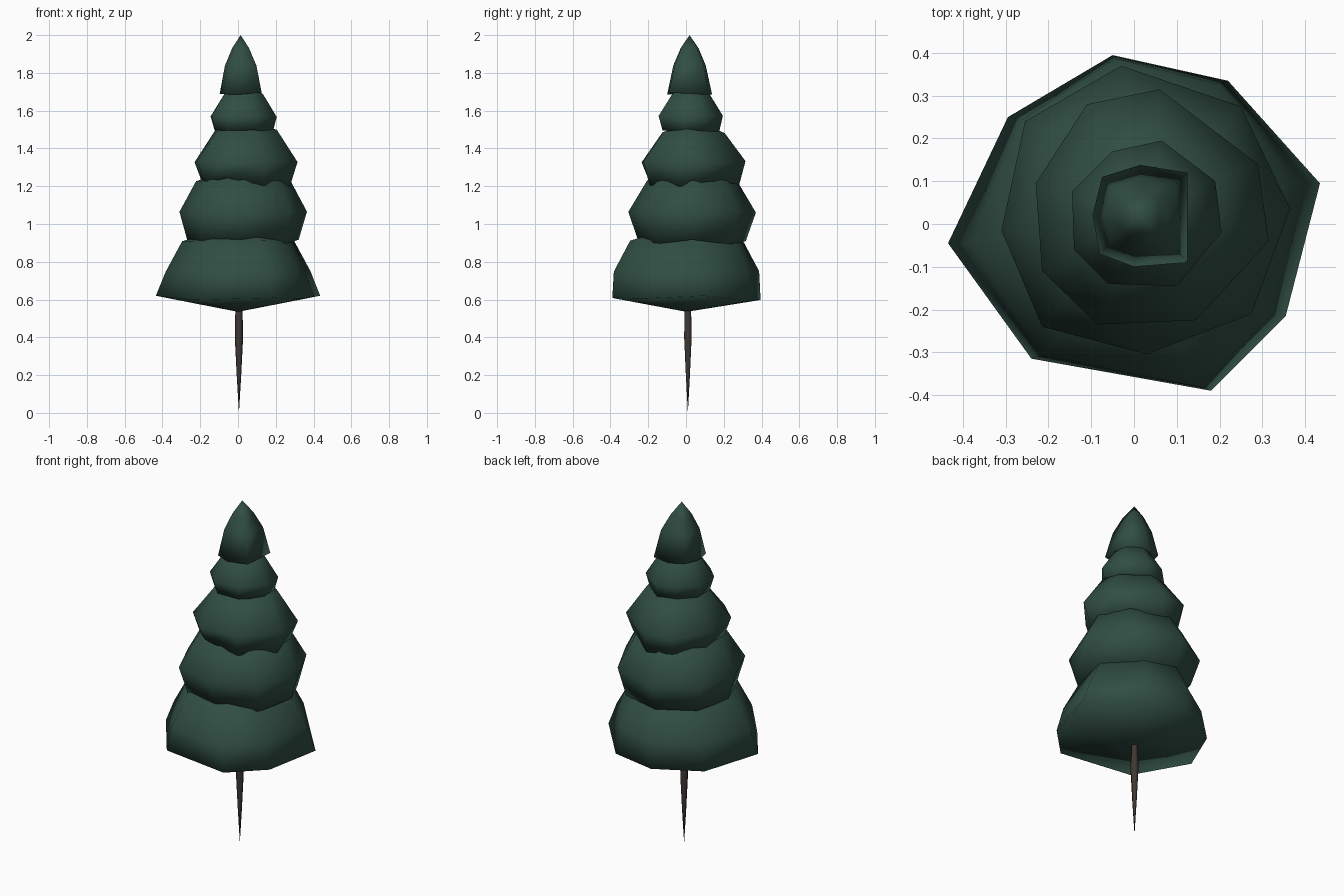
import bpy
import bmesh
import random
from mathutils import Vector

random.seed(4)

cube = bpy.data.objects.get("Cube")
if cube:
    bpy.data.objects.remove(cube, do_unlink=True)


def make_material(name, colour):
    material = bpy.data.materials.new(name)
    material.use_nodes = True
    material.diffuse_color = colour
    material.node_tree.nodes["Principled BSDF"].inputs["Base Color"].default_value = colour
    return material


green = make_material("dark pine green", (0.03, 0.076, 0.056, 1))
brown = make_material("dark bark brown", (0.05, 0.038, 0.032, 1))


def add_object(name, bm, material):
    """Turn a bmesh into a smooth shaded object."""
    bmesh.ops.recalc_face_normals(bm, faces=bm.faces)
    for face in bm.faces:
        face.smooth = True
    mesh = bpy.data.meshes.new(name)
    bm.to_mesh(mesh)
    bm.free()
    mesh.materials.append(material)
    obj = bpy.data.objects.new(name, mesh)
    bpy.context.collection.objects.link(obj)
    return obj


def loft(name, material, outline, rings, low, high, ragged=0.0):
    """Skin scaled copies of an outline, closed by a pole at each end.
    Each ring is (z, x scale, y scale); ragged roughens the lowest ring."""
    bm = bmesh.new()
    xs, ys = zip(*outline)
    cx, cy = (min(xs) + max(xs)) / 2, (min(ys) + max(ys)) / 2
    count = len(outline)
    loops = []
    for level, (z, sx, sy) in enumerate(rings):
        rough = ragged if level == 0 else ragged * 0.4
        loops.append([bm.verts.new((cx + (x - cx) * sx,
                                    cy + (y - cy) * sy,
                                    z + random.uniform(-rough, rough)))
                      for x, y in outline])
    bottom = bm.verts.new(Vector((cx, cy, low)))
    top = bm.verts.new(Vector((cx, cy, high)))
    for i in range(count):
        j = (i + 1) % count
        for a, b in zip(loops, loops[1:]):
            bm.faces.new((a[i], a[j], b[j], b[i]))
        bm.faces.new((bottom, loops[0][j], loops[0][i]))
        bm.faces.new((top, loops[-1][i], loops[-1][j]))
    return add_object(name, bm, material)


# Lowest and widest skirt of branches
lowest = loft(
    "lowest_branches", green,
    [(0.435, 0.095), (0.22, 0.335), (-0.05, 0.395), (-0.295, 0.25),
     (-0.435, -0.045), (-0.24, -0.315), (0.18, -0.39), (0.355, -0.215)],
    [(0.6, 1, 1), (0.75, 0.88, 0.98), (0.91, 0.68, 0.76)],
    low=0.535, high=1.0, ragged=0.01)

# The sideways tips of the skirt lift a little
for vertex in lowest.data.vertices:
    if abs(vertex.co.x) > 0.4:
        vertex.co.z = 0.62

# Second tier
loft("lower_branches", green,
     [(0.365, 0.035), (0.25, 0.275), (-0.03, 0.37), (-0.255, 0.24),
      (-0.31, -0.015), (-0.215, -0.24), (0.03, -0.305), (0.275, -0.21)],
     [(0.905, 0.87, 0.84), (1.06, 1, 1), (1.23, 0.74, 0.7)],
     low=0.93, high=1.32, ragged=0.015)

# Third tier with a ragged hem
loft("middle_branches", green,
     [(0.315, -0.04), (0.29, 0.14), (0.06, 0.315), (-0.11, 0.28),
      (-0.23, 0.095), (-0.215, -0.11), (-0.085, -0.235), (0.145, -0.225)],
     [(1.22, 0.85, 0.88), (1.33, 1, 1), (1.49, 0.6, 0.6)],
     low=1.25, high=1.55, ragged=0.025)

# Fourth tier
loft("upper_branches", green,
     [(0.205, -0.02), (0.19, 0.1), (0.065, 0.195), (-0.05, 0.17),
      (-0.145, 0.075), (-0.14, -0.06), (-0.06, -0.14), (0.1, -0.145)],
     [(1.49, 0.88, 0.88), (1.57, 1, 1), (1.69, 0.58, 0.58)],
     low=1.51, high=1.74, ragged=0.008)

# Pointed crown
loft("crown", green,
     [(0.125, 0.12), (0.015, 0.138), (-0.075, 0.11), (-0.097, 0.02),
      (-0.08, -0.07), (0.0, -0.1), (0.125, -0.09)],
     [(1.69, 1, 1), (1.84, 0.75, 0.72), (1.93, 0.4, 0.4)],
     low=1.71, high=2.0, ragged=0.006)

# Thin trunk tapering to a point at the ground
trunk_outline = [(0.025, 0.01), (0.015, 0.028), (-0.005, 0.028),
                 (-0.015, 0.01), (-0.005, -0.008), (0.015, -0.008)]
loft("trunk", brown, trunk_outline,
     [(0.2, 0.6, 0.6), (0.4, 1.1, 1.1), (0.6, 0.9, 0.9)],
     low=0.0, high=0.65)
